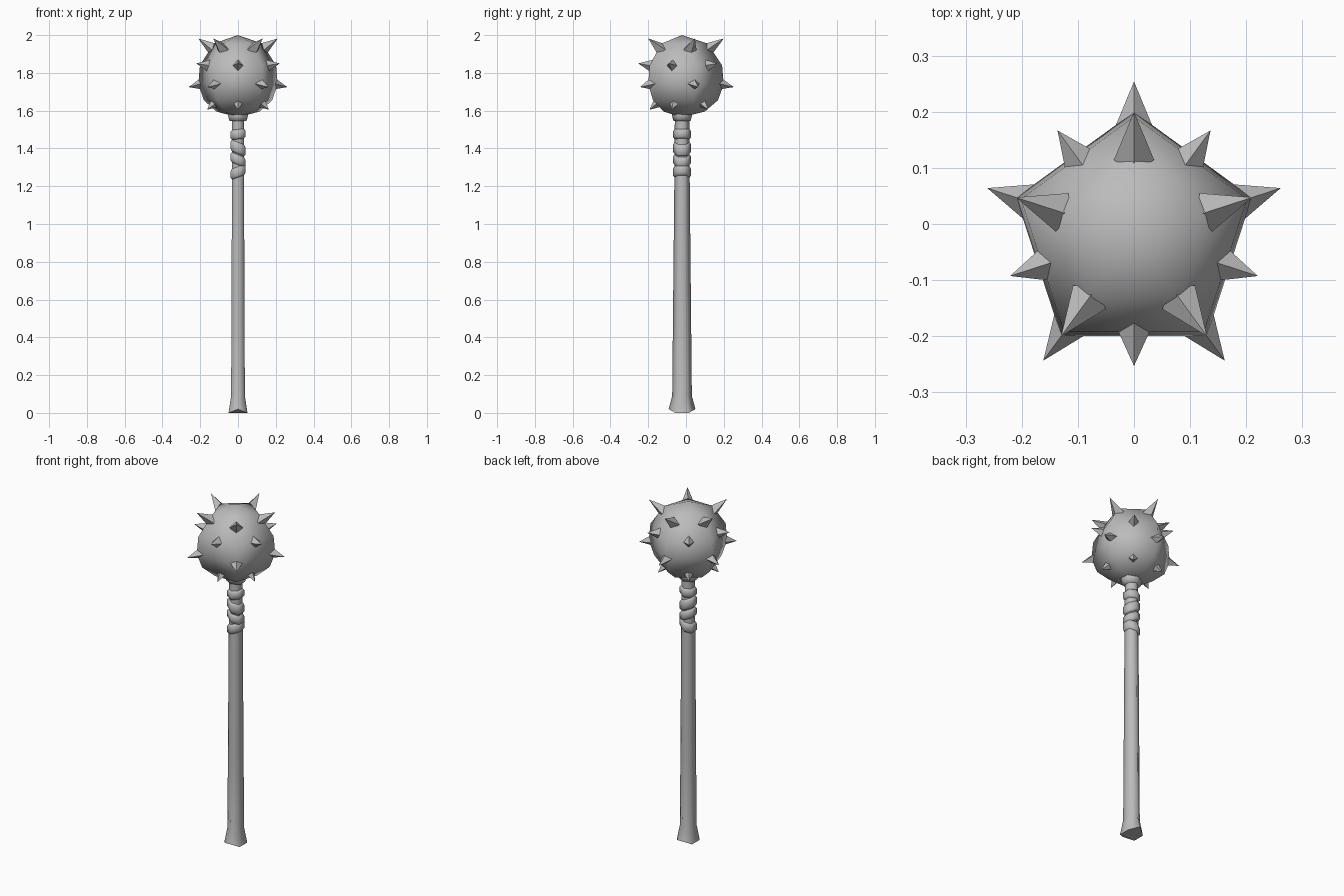
import bpy, bmesh
from math import sin, cos, pi, radians
from mathutils import Vector

cube = bpy.data.objects.get("Cube")
if cube:
    bpy.data.objects.remove(cube, do_unlink=True)

CY = -0.021  # shared axis of head and handle

grey = bpy.data.materials.new("plain grey")
grey.use_nodes = True
color = (0.5, 0.5, 0.5, 1)
grey.diffuse_color = color
grey.node_tree.nodes["Principled BSDF"].inputs["Base Color"].default_value = color


def finish(name, bm):
    bmesh.ops.recalc_face_normals(bm, faces=bm.faces)
    mesh = bpy.data.meshes.new(name)
    bm.to_mesh(mesh)
    bm.free()
    mesh.materials.append(grey)
    obj = bpy.data.objects.new(name, mesh)
    bpy.context.collection.objects.link(obj)
    bpy.ops.object.select_all(action='DESELECT')
    obj.select_set(True)
    bpy.context.view_layer.objects.active = obj
    bpy.ops.object.shade_smooth_by_angle(angle=radians(80))
    return obj


def loft(name, sections, sides, tilt=0.0):
    """Stack of polygon rings (half x, half y, z), capped at both ends."""
    bm = bmesh.new()
    rings = []
    for rx, ry, z in sections:
        ring = []
        for i in range(sides):
            a = pi / 2 + 2 * pi * i / sides
            x, y = rx * cos(a), ry * sin(a)
            ring.append(bm.verts.new((x, CY + y, z + tilt * x)))
        rings.append(ring)
    for low, high in zip(rings, rings[1:]):
        for i in range(sides):
            j = (i + 1) % sides
            bm.faces.new((low[i], low[j], high[j], high[i]))
    bm.faces.new(rings[0][::-1])
    bm.faces.new(rings[-1])
    return bm


# Handle with a flared foot whose front and back corners are raised
bm = loft("handle", [(.058, .071, 0), (.042, .052, .09), (.04, .048, .5),
                     (.037, .041, 1.2), (.035, .038, 1.6)], 6)
for v in bm.verts:
    if v.co.z < .01 and abs(v.co.x) < .01:
        v.co.z = .02
finish("handle", bm)

# Collar under the head
finish("collar", loft("collar", [(.052, .045, 1.545), (.06, .052, 1.57),
                                 (.06, .052, 1.61)], 6))

# Slanted grip wraps
for i, (z, h, tilt) in enumerate([(1.475, .026, .1), (1.402, .031, -.4),
                                  (1.34, .027, -.4), (1.275, .029, .35)]):
    wrap = loft("wrap", [(.036, .04, z - h), (.046, .048, z - h * .6),
                         (.046, .048, z + h * .6), (.036, .04, z + h)], 6, tilt)
    finish(f"grip_wrap_{i + 1}", wrap)

# Five-sided rounded head
bm = loft("head", [(r, r, z) for r, z in
                   [(.001, 1.565), (.12, 1.595), (.19, 1.655), (.221, 1.74),
                    (.212, 1.84), (.135, 1.955), (.001, 2.0)]], 5)
bmesh.ops.remove_doubles(bm, verts=bm.verts, dist=.003)
finish("head", bm)

# Four staggered rows of spikes: base radius, base z, tip radius, tip z, start angle
rows = [(.145, 1.93, .221, 1.982, 90), (.165, 1.838, .232, 1.85, -90),
        (.2, 1.742, .275, 1.725, 90), (.125, 1.645, .172, 1.605, -90)]
bm = bmesh.new()
for br, bz, tr, tz, start in rows:
    for i in range(5):
        a = radians(start + 72 * i)
        out = Vector((cos(a), sin(a), 0))
        side = Vector((-sin(a), cos(a), 0))
        axis = Vector((0, CY, 0))
        base = axis + out * br + Vector((0, 0, bz))
        tip = axis + out * tr + Vector((0, 0, tz))
        aim = (tip - base).normalized()
        up = aim.cross(side)
        base -= aim * .012
        ring = [bm.verts.new(base + d * .036) for d in (side, up, -side, -up)]
        point = bm.verts.new(tip)
        for j in range(4):
            bm.faces.new((ring[j], ring[(j + 1) % 4], point))
        bm.faces.new(ring[::-1])
finish("spikes", bm)
